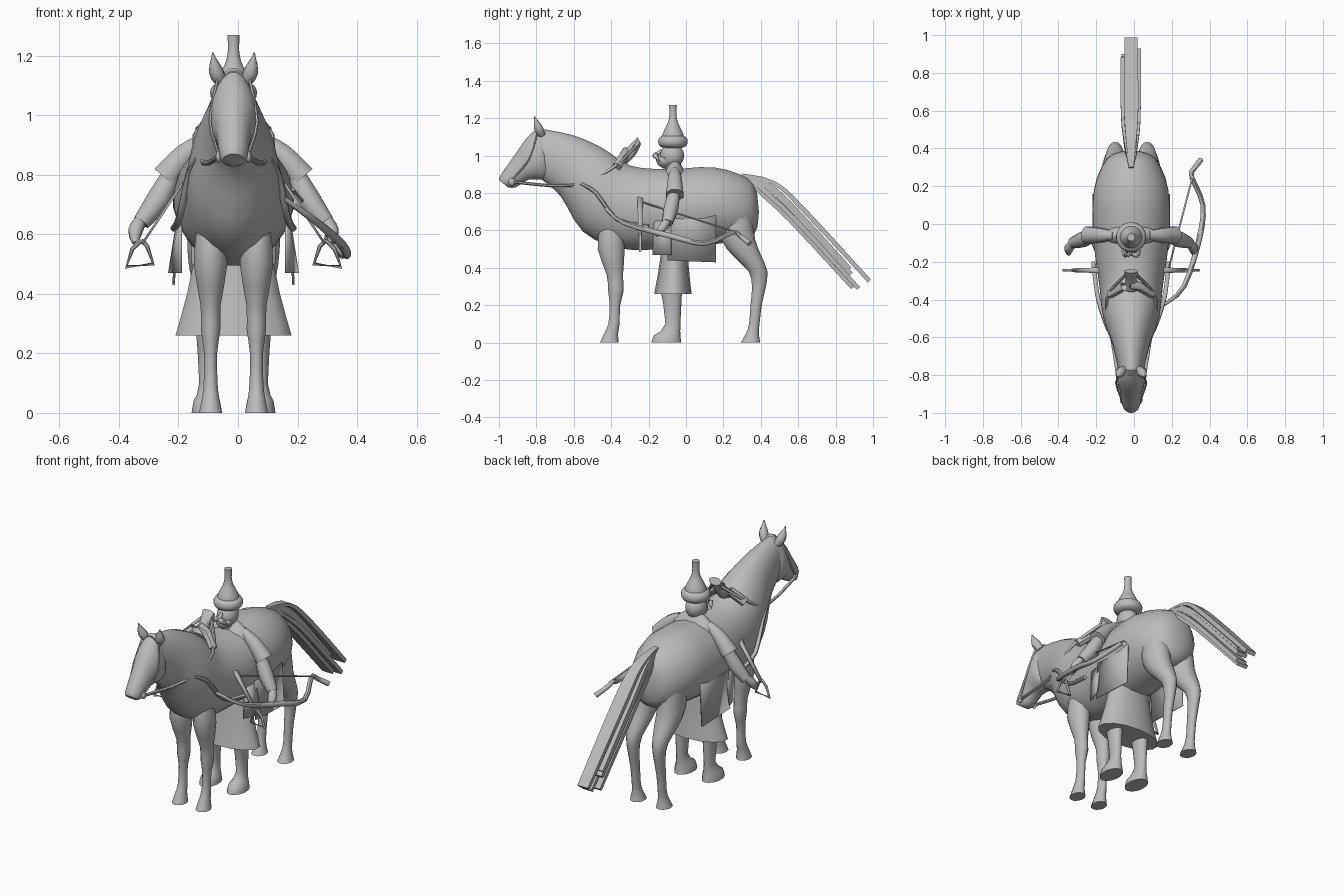
import bpy, bmesh, math, random
from mathutils import Vector

cube = bpy.data.objects.get("Cube")
if cube:
    bpy.data.objects.remove(cube, do_unlink=True)

grey = bpy.data.materials.new("plain grey")
grey.use_nodes = True
grey.diffuse_color = (.5, .5, .5, 1)
grey.node_tree.nodes["Principled BSDF"].inputs["Base Color"].default_value = grey.diffuse_color

CENTRE = -.015  # the whole group stands slightly off the axis


def finish(name, bm):
    """Turn a bmesh into a shaded, coloured object."""
    bmesh.ops.recalc_face_normals(bm, faces=bm.faces)
    mesh = bpy.data.meshes.new(name)
    bm.to_mesh(mesh)
    bm.free()
    mesh.materials.append(grey)
    obj = bpy.data.objects.new(name, mesh)
    obj.location.x = CENTRE
    bpy.context.collection.objects.link(obj)
    bpy.ops.object.select_all(action="DESELECT")
    obj.select_set(True)
    bpy.context.view_layer.objects.active = obj
    bpy.ops.object.shade_smooth_by_angle(angle=math.radians(45))
    return obj


def skin(name, rings):
    """Bridge equal rings of points and cap both ends."""
    bm = bmesh.new()
    rows = [[bm.verts.new(point) for point in ring] for ring in rings]
    for lower, upper in zip(rows, rows[1:]):
        for i in range(len(lower)):
            bm.faces.new((lower[i - 1], lower[i], upper[i], upper[i - 1]))
    bm.faces.new(rows[0])
    bm.faces.new(rows[-1])
    return finish(name, bm)


def eased(rows, steps):
    """Pass a smooth curve through rows of numbers."""
    result = []
    last = len(rows) - 1
    for i in range(last):
        before, after = rows[max(i - 1, 0)], rows[min(i + 2, last)]
        for k in range(steps):
            t = k / steps
            result.append([
                b + t / 2 * (c - a + t * (2 * a - 5 * b + 4 * c - d + t * (3 * b - a - 3 * c + d)))
                for a, b, c, d in zip(before, rows[i], rows[i + 1], after)])
    return result + [list(rows[last])]


def oval(centre, across, along, sides):
    """Points round an ellipse given by two half axes."""
    turns = [math.tau * (i + .5) / sides for i in range(sides)]
    return [centre + across * math.cos(t) + along * math.sin(t) for t in turns]


def loft(name, sections, x=0, sides=16, steps=3):
    """Sections are (top y, top z, bottom y, bottom z, half width)."""
    rings = []
    for top_y, top_z, low_y, low_z, width in eased(sections, steps):
        top, low = Vector((x, top_y, top_z)), Vector((x, low_y, low_z))
        rings.append(oval((top + low) / 2, Vector((width, 0, 0)), (top - low) / 2, sides))
    return skin(name, rings)


def upright(name, sections, x=0, ratio=1, sides=14, steps=2):
    """Sections are (z, middle y, half depth); ratio gives the width."""
    rows = [(y + r, z, y - r, z, r * ratio) for z, y, r in sections]
    return loft(name, rows, x, sides, steps)


def tube(name, points, radius=None, side=1, sides=8, steps=3, flat=1):
    """Sweep a section along (x, y, z) points, or (x, y, z, radius) ones."""
    rows = eased(points, steps)
    path = [Vector((row[0] * side, row[1], row[2])) for row in rows]
    rings = []
    for i, centre in enumerate(path):
        size = radius or max(rows[i][-1], .002)
        heading = (path[min(i + 1, len(path) - 1)] - path[max(i - 1, 0)]).normalized()
        guide = Vector((1, 0, 0)) if abs(heading.x) < .9 else Vector((0, 0, 1))
        across = (guide - heading * guide.dot(heading)).normalized()
        rings.append(oval(centre, across * size * flat, heading.cross(across) * size, sides))
    return skin(name, rings)


def plate(name, corners, side):
    """A flat cloth or leather piece with a little thickness."""
    bm = bmesh.new()
    bm.faces.new([bm.verts.new((x * side, y, z)) for x, y, z in corners])
    obj = finish(name, bm)
    obj.modifiers.new("thickness", "SOLIDIFY").thickness = .008
    return obj


def ball(name, place, scale):
    bm = bmesh.new()
    bmesh.ops.create_uvsphere(bm, u_segments=16, v_segments=10, radius=1)
    bmesh.ops.scale(bm, vec=scale, verts=bm.verts)
    bmesh.ops.translate(bm, vec=place, verts=bm.verts)
    return finish(name, bm)


# Horse trunk with neck, then the head from poll to muzzle
loft("horse_body", [
    (.38, .8, .39, .7, .04), (.33, .88, .36, .57, .13), (.15, .94, .2, .53, .2), (-.1, .93, -.1, .5, .2),
    (-.3, .95, -.35, .5, .17), (-.44, 1.04, -.55, .59, .15), (-.6, 1.11, -.67, .78, .1),
    (-.8, 1.15, -.77, .87, .065)], sides=20)
loft("horse_head", [
    (-.78, 1.16, -.72, 1, .05), (-.85, 1.1, -.73, .88, .083), (-.92, 1, -.84, .87, .06),
    (-.99, .9, -.91, .83, .048), (-1, .87, -.95, .83, .035)])

for side, word in ((1, "left_"), (-1, "right_")):
    # Ears and bit
    tube(word + "ear", [(.04, -.77, 1.11, .02), (.06, -.79, 1.15, .025), (.07, -.81, 1.21, 0)], side=side)
    ball(word + "bit", (side * .05, -.93, .86), (.01, .02, .02))

    # Horse legs
    upright(word + "front_leg", [
        (.62, -.4, .06), (.5, -.4, .072), (.36, -.38, .043), (.28, -.375, .042), (.2, -.38, .028),
        (.1, -.385, .03), (.05, -.4, .037), (0, -.41, .05)], side * .077, ratio=.8)
    upright(word + "hind_leg", [
        (.7, .26, .09), (.55, .28, .09), (.46, .33, .075), (.38, .385, .05), (.3, .39, .037),
        (.2, .375, .03), (.1, .365, .028), (.05, .355, .034), (0, .345, .052)], side * .085, ratio=.8)

    # Bridle, rein and breast strap
    tube(word + "cheek_strap", [(.05, -.79, 1.14), (.08, -.84, .98), (.05, -.93, .87)], .005, side)
    tube(word + "rein", [(.05, -.93, .86), (.1, -.62, .84), (.13, -.4, .93), (.03, -.27, 1.05)], .009, side)
    tube(word + "breast_strap", [(.12, -.56, .85), (.15, -.48, .8), (.18, -.37, .66), (.2, -.2, .62)], .012, side)

    # Saddle cloth, coat flap, stirrup leather and stirrup
    plate(word + "saddle_cloth", [(.187, -.1, .8), (.187, .16, .8), (.205, .16, .43), (.205, -.1, .44)], side)
    plate(word + "coat_flap", [(.18, -.17, .66), (.19, -.08, .66), (.22, -.08, .47), (.18, -.18, .47)], side)
    plate(word + "stirrup_leather", [(.17, -.26, .78), (.17, -.23, .78), (.31, -.235, .57), (.31, -.255, .57)], side)
    ring = [(.31, .58), (.29, .56), (.27, .5), (.36, .49), (.34, .55), (.31, .58)]
    tube(word + "stirrup", [(x, -.245, z) for x, z in ring], .008, side, steps=1)

    # Rider sleeve, forearm, hand, boot and moustache
    tube(word + "sleeve", [(.09, -.06, .92, .025), (.16, -.06, .87, .04), (.23, -.06, .79, .05)], side=side)
    tube(word + "forearm", [(.2, -.06, .82, .03), (.25, -.08, .72, .042), (.31, -.1, .64, .03)], side=side)
    tube(word + "hand", [(.31, -.1, .65, .02), (.33, -.13, .61, .025), (.33, -.16, .57, .01)], side=side)
    upright(word + "boot", [(.3, -.08, .06), (.1, -.07, .04), (.04, -.1, .07), (0, -.105, .08)],
            side * .09, ratio=.65)
    tube(word + "moustache", [(0, -.155, 1, .01), (.03, -.165, 1, .015), (.05, -.14, .97, 0)], side=side)

# Tail of overlapping hair strips with uneven ends
random.seed(4)
tail_line = [(.3, .9, .006), (.47, .855, .014), (.63, .71, .018), (.98, .33, .016)]
for i in range(6):
    drop = .012 * i
    length = random.uniform(.82, 1) if i else 1
    shift = random.uniform(-.03, .03) if i else 0
    strip = [(shift * k / 3, .3 + (y - .3) * length - drop * min(k, 1),
              .9 + (z - .9) * length - drop * min(k, 1), r) for k, (y, z, r) in enumerate(tail_line)]
    tube("tail_strip", strip, sides=4, flat=3)

# Saddle pommel
tube("pommel_arch", [(-.11, -.37, .94), (0, -.32, 1.02), (.11, -.37, .94)], .025)
loft("pommel_horn", [(-.36, 1, -.33, .94, .04), (-.31, 1.05, -.27, 1, .03), (-.26, 1.1, -.24, 1.06, .04)], sides=8)

# Rider coat
upright("rider_torso", [(.5, -.06, .06), (.86, -.06, .062), (.93, -.06, .045), (.97, -.06, .02)], ratio=2.4)
upright("coat_skirt", [(.55, -.06, .065), (.4, -.065, .08), (.26, -.07, .1)], ratio=2)

# Rider head, beard and nose
upright("rider_neck", [(.9, -.07, .04), (1, -.07, .045)])
ball("rider_head", (0, -.075, 1), (.057, .065, .065))
loft("beard", [(-.13, 1, -.07, .97, .05), (-.16, .98, -.08, .94, .04), (-.15, .95, -.12, .93, .01)], sides=10)
tube("nose", [(0, -.13, 1.03, .008), (0, -.16, 1, .014)])

# Fur brim and tall pointed helmet
for name, profile in (
        ("fur_brim", [(.04, .04), (.05, .07), (.075, .08), (.1, .07), (.11, .04)]),
        ("helmet", [(.08, .06), (.11, .058), (.15, .04), (.18, .026), (.22, .019), (.27, .021)])):
    upright(name, [(1 + z, -.07, r) for z, r in profile], sides=20)

# Recurved bow with its string
tube("bow", [
    (.17, -.43, .72, .008), (.28, -.33, .64, .013), (.36, -.08, .57, .016), (.38, .1, .53, .014),
    (.32, .25, .59, .013), (.33, .29, .57, .013), (.37, .34, .53, .015)])
tube("bow_string", [(.2, -.23, .75), (.33, .27, .59)], .005)
